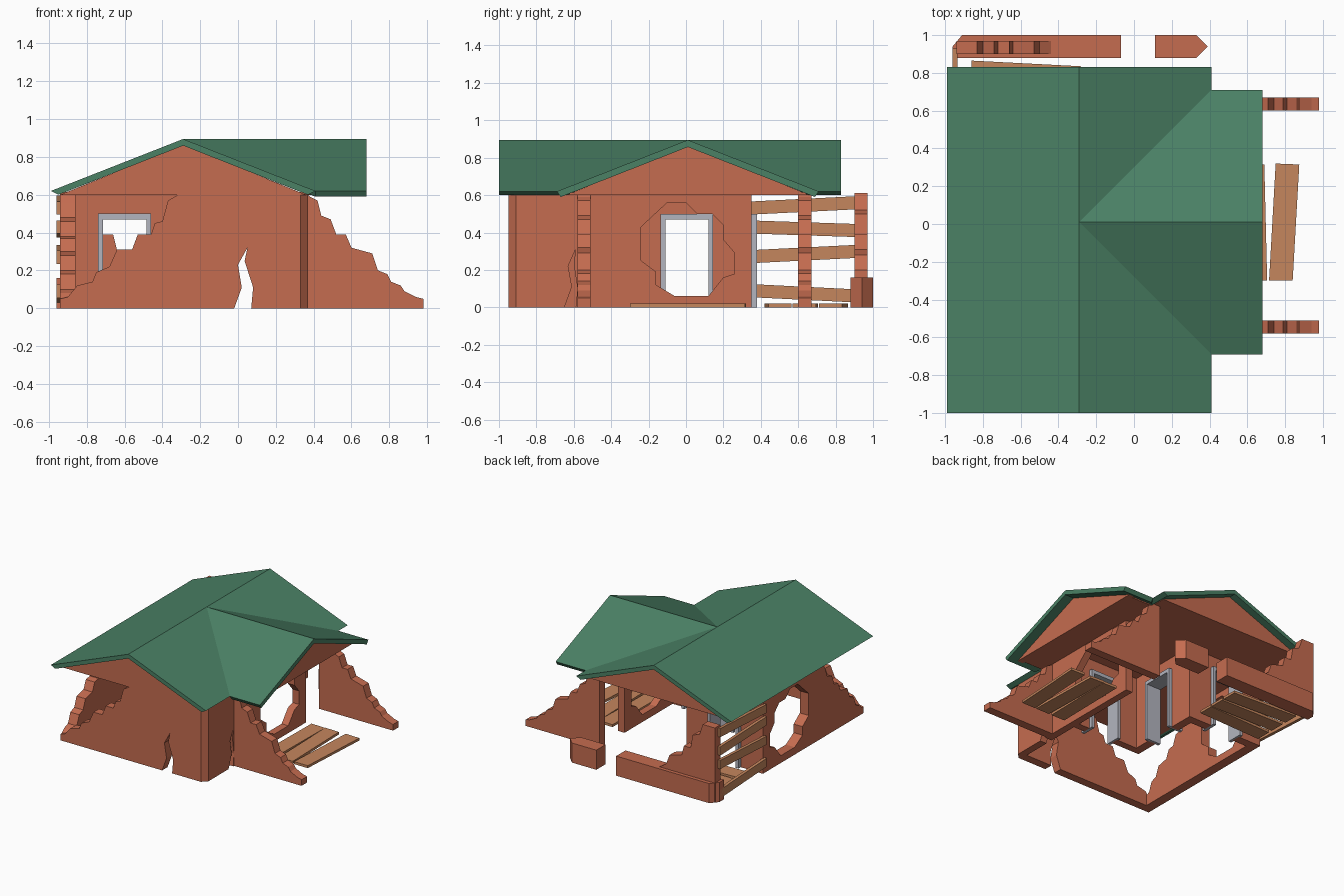
import bpy, bmesh
from mathutils import Vector

if "Cube" in bpy.data.objects:
    bpy.data.objects.remove(bpy.data.objects["Cube"])


def material(name, rgb):
    m = bpy.data.materials.new(name)
    m.diffuse_color = (*rgb, 1)
    m.use_nodes = True
    m.node_tree.nodes["Principled BSDF"].inputs["Base Color"].default_value = m.diffuse_color
    return m


BRICK = material("brick", (0.56, 0.15, 0.08))
GREEN = material("roof_green", (0.07, 0.22, 0.13))
WOOD = material("wood", (0.56, 0.24, 0.11))
GREY = material("frame_grey", (0.45, 0.46, 0.52))

PLACE = {"x": lambda u, v, t: (t, u, v),
         "y": lambda u, v, t: (u, t, v),
         "z": lambda u, v, t: (u, v, t)}


def sweep(name, pts, offset, mat):
    """Solid made by moving a flat polygon along an offset."""
    bm = bmesh.new()
    face = bm.faces.new([bm.verts.new(p) for p in pts])
    res = bmesh.ops.extrude_face_region(bm, geom=[face], use_keep_orig=True)
    moved = [g for g in res["geom"] if isinstance(g, bmesh.types.BMVert)]
    bmesh.ops.translate(bm, verts=moved, vec=Vector(offset))
    bmesh.ops.recalc_face_normals(bm, faces=bm.faces)
    mesh = bpy.data.meshes.new(name)
    bm.to_mesh(mesh)
    bm.free()
    ob = bpy.data.objects.new(name, mesh)
    bpy.context.collection.objects.link(ob)
    if mat:
        mesh.materials.append(mat)
    return ob


def slab(name, profile, axis, lo, hi, mat=BRICK):
    place = PLACE[axis]
    return sweep(name, [place(u, v, lo) for u, v in profile], place(0, 0, hi - lo), mat)


def rect(a, b, c, d):
    return [(a, c), (b, c), (b, d), (a, d)]


def door_shape(a, b, c, d, top, height):
    """Upside-down U from a to d with an opening b..c."""
    return [(a, 0), (b, 0), (b, top), (c, top), (c, 0), (d, 0), (d, height), (a, height)]


def door_wall(name, axis, start, end, mid, lo, hi):
    slab(name, door_shape(start, mid - .13, mid + .13, end, .49, .61), axis, lo, hi)
    slab(name + "_frame", door_shape(mid - .14, mid - .115, mid + .115, mid + .14, .47, .5),
         axis, lo - .03, hi + .03, GREY)


# Ruined outer walls
slab("front_wall", [(-.94, 0), (-.02, 0), (.02, .11), (0, .23), (.05, .32), (.035, .25),
                    (.08, .11), (.07, 0), (.33, 0), (.33, .61), (-.3, .61), (-.37, .57),
                    (-.4, .46), (-.44, .45), (-.46, .39), (-.53, .39), (-.56, .31),
                    (-.64, .31), (-.68, .22), (-.75, .19), (-.77, .14), (-.85, .12),
                    (-.9, .06), (-.94, .05)], "y", -.95, -.88)
slab("front_corner", [(.33, -.95), (.37, -.91), (.37, -.88), (.33, -.88)], "z", 0, .61)
right_wall = slab("right_wall", [(-.9, 0), (-.65, 0), (-.61, .11), (-.63, .22), (-.59, .31),
                                 (-.6, .23), (-.58, .1), (-.59, 0), (.35, 0), (.35, .61),
                                 (-.9, .61)], "x", .31, .37)
left_wall = slab("left_wall", [(-.94, 0), (.35, 0), (.35, .61), (-.41, .61), (-.45, .56),
                               (-.48, .48), (-.54, .46), (-.57, .38), (-.62, .37),
                               (-.65, .3), (-.74, .28), (-.77, .2), (-.82, .18),
                               (-.85, .1), (-.9, .08), (-.94, .04)], "x", -.94, -.86)

# Broken holes in the side walls
hole = slab("hole_cutter", [(-.24, .43), (-.1, .56), (0, .56), (.06, .5), (.14, .5), (.2, .44),
                            (.2, .36), (.26, .29), (.26, .18), (.2, .16), (.12, .06),
                            (-.06, .06), (-.16, .12), (-.16, .19), (-.24, .25)],
            "x", -1.2, 1.2, None)
hole.hide_render = True
hole.hide_viewport = True
for wall in (right_wall, left_wall):
    mod = wall.modifiers.new("hole", "BOOLEAN")
    mod.operation = "DIFFERENCE"
    mod.solver = "EXACT"
    mod.object = hole

# Stepped buttresses on the right
steps = [(.31, 0), (.98, 0), (.98, .05), (.94, .06), (.88, .09), (.86, .12), (.81, .14),
         (.79, .18), (.74, .2), (.71, .29), (.6, .32), (.57, .39), (.52, .39), (.49, .47),
         (.44, .49), (.42, .57), (.38, .59), (.36, .61), (.31, .61)]
for label, y in (("front", -.545), ("back", .635)):
    slab(label + "_buttress", steps, "y", y - .035, y + .035)

# Back wall remains
slab("back_wall", [(-.94, 0), (-.44, 0), (-.44, .16), (-.5, .2), (-.53, .28), (-.64, .31),
                   (-.66, .39), (-.72, .39), (-.74, .5), (-.8, .52), (-.83, .61),
                   (-.94, .61)], "y", .9, .97)
slab("back_footing", [(-.96, .88), (-.07, .88), (-.07, 1), (-.91, 1), (-.96, .94)], "z", 0, .16)
slab("back_block", [(.11, .88), (.33, .88), (.39, .94), (.33, 1), (.11, 1)], "z", 0, .16)

# Inner walls with door frames
door_wall("room_back_wall", "y", -.88, -.25, -.6, .28, .35)
door_wall("room_right_wall", "x", -.32, .29, .005, -.32, -.25)
door_wall("room_front_wall", "y", -.32, .32, .07, -.33, -.27)

# Boards nailed across the left gap
for i, (z0, z1) in enumerate([(.09, .06), (.27, .3), (.43, .41), (.53, .56)]):
    slab(f"wall_board_{i}", [(.33, z0 - .035), (.93, z1 - .035), (.93, z1 + .035),
                             (.33, z0 + .035)], "x", -.96, -.935, WOOD)

# Loose floor boards: three by the right door, three in the back corner
for i, (a, b) in enumerate([(.43, .44), (.58, .565), (.715, .75)]):
    slab(f"porch_board_{i}", [(a, -.3), (a + .125, -.3), (b + .125, .315), (b, .32)],
         "z", 0, .02, WOOD)
for i, (a, b) in enumerate([(.42, .44), (.58, .57), (.74, .71)]):
    slab(f"corner_board_{i}", [(-.86, a), (-.28, b), (-.28, b + .125), (-.86, a + .125)],
         "z", 0, .02, WOOD)

# Ceiling and gable ends
slab("ceiling", rect(-.93, .36, -.94, .76), "z", .6, .615)
slab("side_ceiling", rect(.36, .6, -.62, .64), "z", .6, .615)
slab("front_gable", [(-.94, .6), (.36, .6), (-.29, .865)], "y", -.95, -.9)
slab("back_gable", [(-.94, .6), (.36, .6), (-.29, .865)], "y", .72, .77)
slab("right_gable", [(-.64, .6), (.66, .6), (.01, .865)], "x", .55, .6)

# Main roof: bent sheet with thick eaves
slab("main_roof", [(-.29, .895), (-.99, .62), (-.95, .6), (-.29, .86), (.37, .6), (.41, .62)],
     "y", -1, .83, GREEN)

# Cross roof: two slopes meeting the main roof in valleys
for label, s in (("front", -1), ("back", 1)):
    sweep(label + "_cross_roof", [(-.29, .01, .895), (.68, .01, .895),
                                  (.68, .01 + .7 * s, .62), (.41, .01 + .7 * s, .62)],
          (0, -.02 * s, -.03), GREEN)
